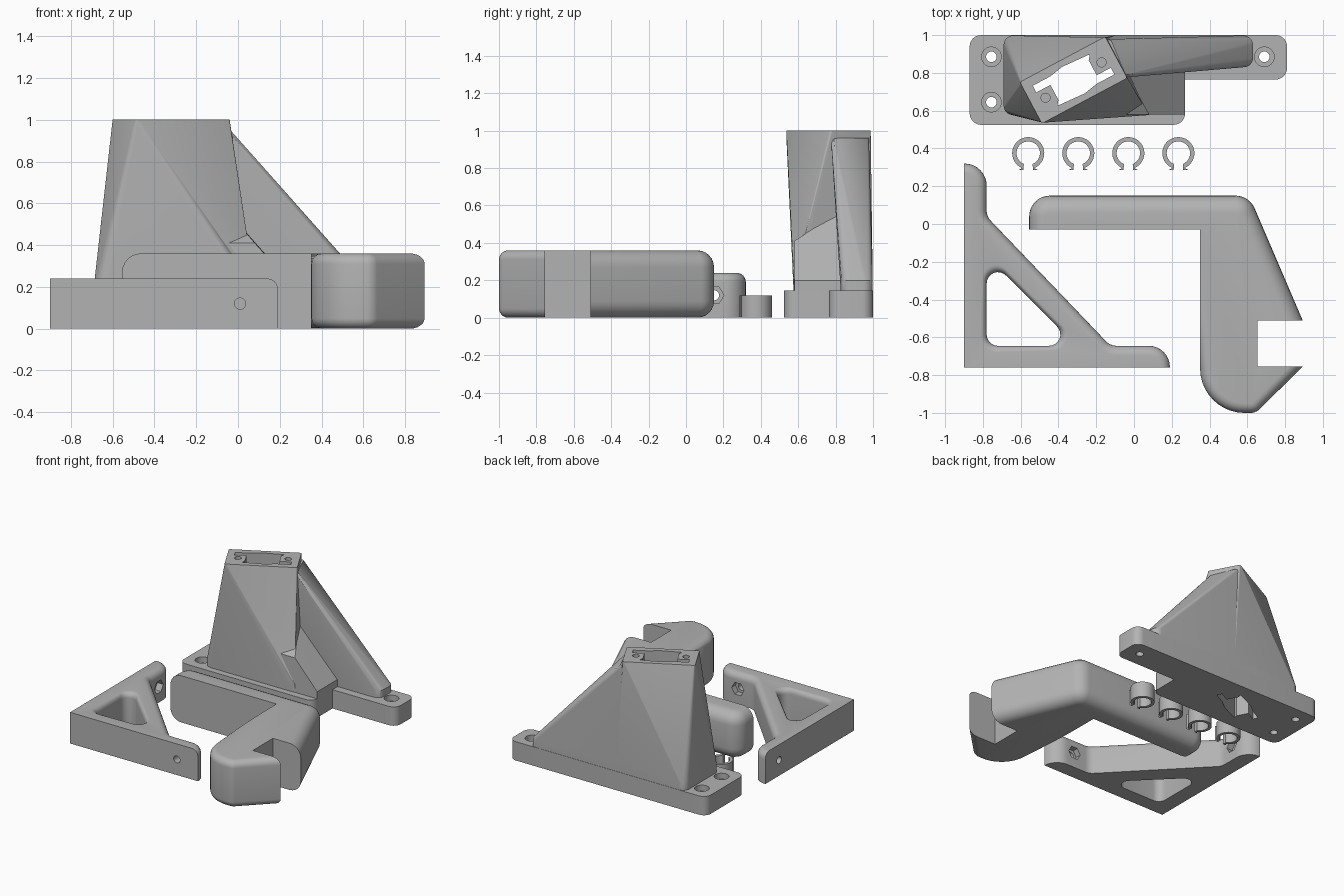
import bpy, bmesh, math
from mathutils import Vector

if "Cube" in bpy.data.objects:
    bpy.data.objects.remove(bpy.data.objects["Cube"])

grey = bpy.data.materials.new("plain grey")
grey.diffuse_color = (0.45, 0.45, 0.45, 1)
grey.use_nodes = True
grey.node_tree.nodes["Principled BSDF"].inputs["Base Color"].default_value = grey.diffuse_color


def rounded(points, steps=8):
    """Polygon corners (x, y, radius) turned into points with arcs."""
    out = []
    for i, (x, y, r) in enumerate(points):
        p = Vector((x, y))
        if r == 0:
            out.append((x, y))
            continue
        a = (Vector(points[i - 1][:2]) - p).normalized()
        b = (Vector(points[(i + 1) % len(points)][:2]) - p).normalized()
        half = a.angle(b) / 2
        c = p + (a + b).normalized() * (r / math.sin(half))
        s, e = p + a * (r / math.tan(half)) - c, p + b * (r / math.tan(half)) - c
        turn = s.angle_signed(e)
        for k in range(steps + 1):
            t = -turn * k / steps
            out.append((c.x + s.x * math.cos(t) - s.y * math.sin(t),
                        c.y + s.x * math.sin(t) + s.y * math.cos(t)))
    return out


def finish(bm, name):
    bmesh.ops.recalc_face_normals(bm, faces=bm.faces)
    me = bpy.data.meshes.new(name)
    bm.to_mesh(me)
    bm.free()
    me.materials.append(grey)
    ob = bpy.data.objects.new(name, me)
    bpy.context.collection.objects.link(ob)
    return ob


def prism(name, pts, z0, z1, bevels=()):
    """Extruded outline; bevels are (rule on edge ends, width)."""
    bm = bmesh.new()
    f = bm.faces.new([bm.verts.new((x, y, z0)) for x, y in pts])
    top = bmesh.ops.extrude_face_region(bm, geom=[f])["geom"]
    for v in top:
        if isinstance(v, bmesh.types.BMVert):
            v.co.z = z1
    for rule, width in bevels:
        es = [e for e in bm.edges if abs(e.verts[0].co.z - e.verts[1].co.z) < 1e-5
              and rule(e.verts[0].co, e.verts[1].co)]
        bmesh.ops.bevel(bm, geom=es, offset=width, segments=6, profile=0.5,
                        affect='EDGES', clamp_overlap=True)
    return finish(bm, name)


def hull(name, pts):
    bm = bmesh.new()
    for p in pts:
        bm.verts.new(p)
    res = bmesh.ops.convex_hull(bm, input=bm.verts)
    bmesh.ops.delete(bm, geom=[v for v in bm.verts if not v.link_faces], context='VERTS')
    return finish(bm, name)


def circle(x, y, r, n=24):
    return [(x + r * math.cos(2 * math.pi * k / n), y + r * math.sin(2 * math.pi * k / n))
            for k in range(n)]


def boolean(ob, tool, op='DIFFERENCE'):
    m = ob.modifiers.new("bool", 'BOOLEAN')
    m.operation, m.object, m.solver = op, tool, 'EXACT'
    bpy.context.view_layer.objects.active = ob
    bpy.ops.object.modifier_apply(modifier=m.name)
    bpy.data.objects.remove(tool)


def smooth(ob, angle=30):
    bpy.ops.object.select_all(action='DESELECT')
    ob.select_set(True)
    bpy.context.view_layer.objects.active = ob
    bpy.ops.object.shade_smooth_by_angle(angle=math.radians(angle))


# Mount: L-shaped base plate
mount = prism("tower_mount", rounded([
    (-.87, .525, .06), (.27, .525, .06), (.27, .765, 0), (.81, .765, .06),
    (.81, 1, .06), (-.87, 1, .06)]), 0, .145)

# Tower lofted from the plate to a turned rectangle
CX, CY, A = -.32, .762, math.radians(28)


def turned(u, v):
    return (CX + u * math.cos(A) - v * math.sin(A), CY + u * math.sin(A) + v * math.cos(A))


head = rounded([(*turned(u, v), .012) for u, v in
                ((-.256, -.124), (.256, -.124), (.256, .124), (-.256, .124))], 4)
foot = rounded([(-.69, .577, .05), (.08, .577, 0), (-.1, .998, 0), (-.69, .998, .05)])
tower = hull("tower", [(x, y, z) for x, y in foot for z in (.1, .2)]
             + [(x, y, z) for x, y in head for z in (.965, 1)])

# Sloping wing and the low wedge beside the tower
foot = rounded([(-.3, .83, 0), (.63, .83, .05), (.63, .998, .05), (-.3, .998, 0)])
wing = hull("wing", [(x, y, z) for x, y in foot for z in (.1, .2)]
            + [(-.045, .79, .96), (-.06, .775, .96), (-.14, .978, .96), (-.12, .97, .96)])
wedge = hull("wedge", [(x, y, z) for x in (-.1, .27) for y in (.579, .88) for z in (.1, .2)]
             + [(.08, .579, .41), (-.1, .579, .41), (-.03, .778, .54), (-.03, .88, .54),
                (-.1, .88, .54)])
for part in (tower, wing, wedge):
    boolean(mount, part, 'UNION')

# Connector opening, peg holes and screw holes
side = [(.14, .08), (.12, .055), (.12, -.035), (.205, -.035), (.205, -.075),
        (.1, -.075), (.02, -.09)]
opening = [turned(u, v) for u, v in side + [(-u, -v) for u, v in side]]
boolean(mount, prism("cutter", opening, -.1, 1.1))
for s in (1, -1):
    boolean(mount, prism("cutter", circle(*turned(.175 * s, .013 * s), .024), .9, 1.1))
for x, y in ((-.755, .885), (-.755, .645), (.69, .885)):
    boolean(mount, prism("cutter", circle(x, y, .028), -.1, .3))
    boolean(mount, prism("cutter", circle(x, y, .052), .1, .3))
smooth(mount)

# Triangular shelf bracket, rounded along the top edges of its inner side
bracket = prism("corner_bracket", rounded([
    (-.9, -.76, 0), (.19, -.76, 0), (.19, -.645, .112), (-.125, -.645, .08),
    (-.78, .04, .08), (-.78, .32, .117), (-.9, .32, 0)]), 0, .24,
    [(lambda a, b: min(a.z, b.z) > .2 and max(a.x, b.x) > -.899
      and max(a.y, b.y) > -.759, .05)])
# Window through the bracket with a flared rim
window = rounded([(-.78, -.645, .06), (-.305, -.645, .06), (-.78, -.17, .06)])
boolean(bracket, prism("cutter", window, -.1, .4))
wc = Vector((-.64, -.51))


def grown(z, k):
    return [(*(Vector(p) + (Vector(p) - wc).normalized() * k), z) for p in window]


rim = [p for k in range(7) for p in grown(.2 + .04 * math.sin(k * math.pi / 12),
                                         .04 * (1 - math.cos(k * math.pi / 12)))]
for i in range(6):
    n = len(window)
    boolean(bracket, hull("cutter", rim[i * n:(i + 2) * n]))


# Screw holes with hexagonal nut pockets through both arms
def sideways(pts, near, far, along_y):
    ob = prism("cutter", pts, near, far)
    for v in ob.data.vertices:
        a, b, d = v.co
        v.co = (a, d, b) if along_y else (d, a, b)
    bm = bmesh.new()
    bm.from_mesh(ob.data)
    bmesh.ops.recalc_face_normals(bm, faces=bm.faces)
    bm.to_mesh(ob.data)
    bm.free()
    return ob


for pos, wall, along_y in ((.01, -.76, True), (.15, -.9, False)):
    boolean(bracket, sideways(circle(pos, .12, .027), wall - .1, wall + .2, along_y))
    boolean(bracket, sideways(circle(pos, .12, .052, 6), wall + .07, wall + .2, along_y))
smooth(bracket)

# Hook arm: outer edges rounded, inner edges and notch sharp
hook = prism("hook_arm", rounded([
    (-.555, -.03, 0), (-.555, .15, .11), (.61, .15, .11), (.893, -.51, 0),
    (.655, -.51, 0), (.655, -.755, 0), (.893, -.755, 0), (.645, -1, .07),
    (.35, -1, .235), (.35, -.03, 0)], 10), 0, .36, [
    (lambda a, b: max(a.y, b.y) > -.029 and not (abs(a.x - .35) < .01 or abs(b.x - .35) < .01),
     .09),
    (lambda a, b: min(a.y, b.y) < -.77 and max(a.y, b.y) < -.75, .05)])
smooth(hook)

# Four open snap rings with small feet
arc = [math.radians(-68 + 316 * k / 32) for k in range(33)]
ring = [(.085 * math.cos(t), .085 * math.sin(t)) for t in arc]
ring += [(-.05, -.088), (-.025, -.088)]
ring += [(.062 * math.cos(t), .062 * math.sin(t)) for t in reversed(arc)]
ring += [(.025, -.088), (.05, -.088)]
for i in range(4):
    smooth(prism(f"snap_ring_{i + 1}", [(x - .56 + .265 * i, y + .375) for x, y in ring], 0, .12))
